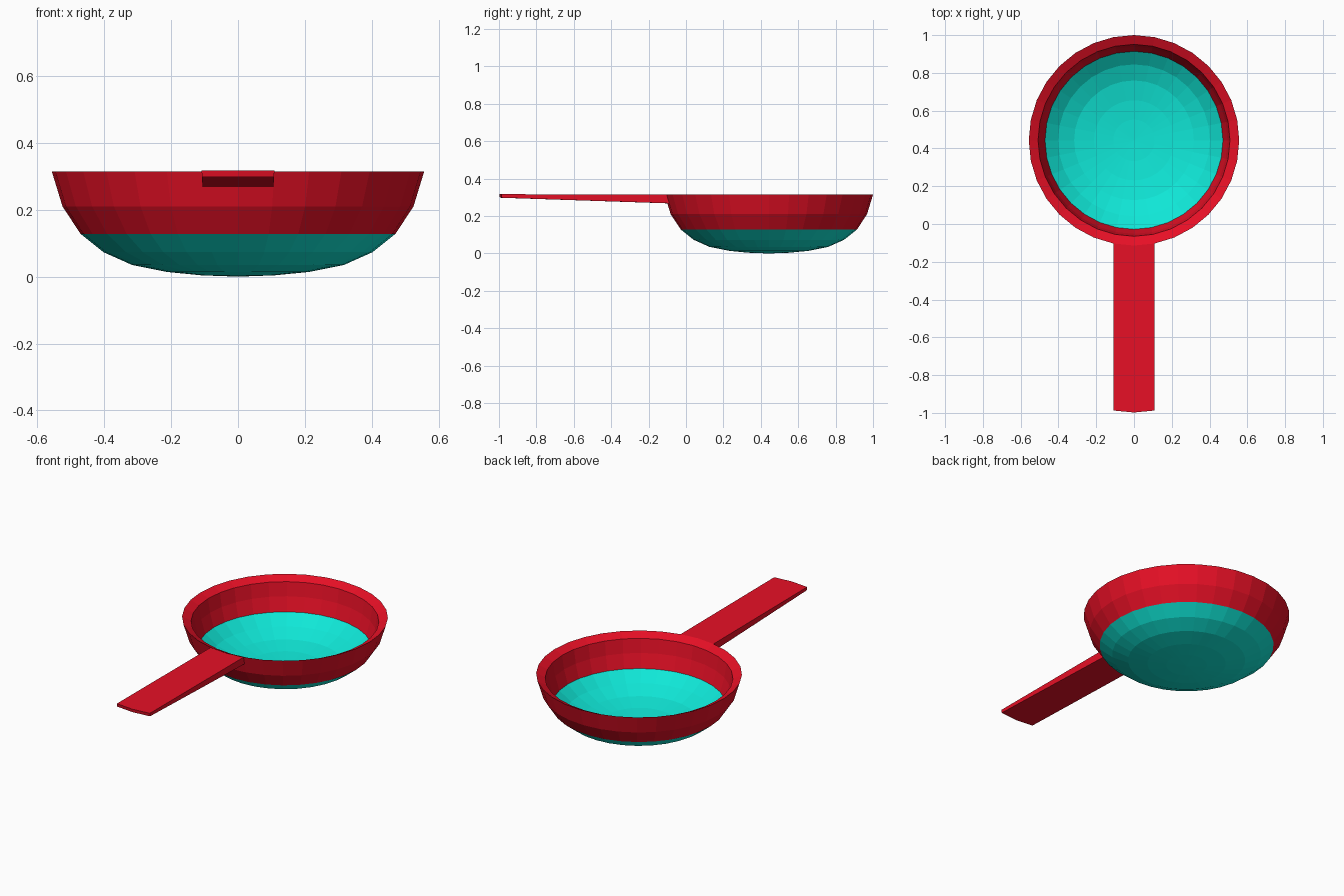
import bpy
import bmesh
from math import cos, sin, pi

SEGMENTS = 32
CENTER_Y = 0.443

old = bpy.data.objects.get("Cube")
if old:
    bpy.data.objects.remove(old, do_unlink=True)


def make_material(name, color):
    mat = bpy.data.materials.new(name)
    mat.use_nodes = True
    mat.diffuse_color = color
    mat.node_tree.nodes["Principled BSDF"].inputs["Base Color"].default_value = color
    return mat


red = make_material("red", (0.8, 0.005, 0.019, 1))
teal = make_material("teal", (0.005, 0.8, 0.68, 1))


def finish(name, bm, mat):
    mesh = bpy.data.meshes.new(name)
    bm.to_mesh(mesh)
    bm.free()
    mesh.materials.append(mat)
    obj = bpy.data.objects.new(name, mesh)
    bpy.context.collection.objects.link(obj)
    return obj


def lathe(name, profile, mat, closed=False):
    """Revolve (radius, height) points around the bowl axis."""
    bm = bmesh.new()
    rings = []
    for r, z in profile:
        count = SEGMENTS if r > 0 else 1
        angles = [2 * pi * i / SEGMENTS for i in range(count)]
        rings.append([bm.verts.new((r * cos(a), CENTER_Y + r * sin(a), z)) for a in angles])
    pairs = list(zip(rings, rings[1:]))
    if closed:
        pairs.append((rings[-1], rings[0]))
    for low, high in pairs:
        for i in range(SEGMENTS):
            j = (i + 1) % SEGMENTS
            if len(low) == 1:
                bm.faces.new((low[0], high[j], high[i]))
            else:
                bm.faces.new((low[i], low[j], high[j], high[i]))
    return finish(name, bm, mat)


# Thin lower bowl
lathe("bowl_bottom", [(0, 0), (0.11, 0.004), (0.212, 0.014), (0.317, 0.035),
                      (0.402, 0.073), (0.471, 0.128)], teal)

# Thick upper wall with a rim sloping inward
lathe("bowl_wall", [(0.471, 0.128), (0.525, 0.21), (0.557, 0.315),
                    (0.508, 0.291), (0.495, 0.21)], red, closed=True)

# Handle drawn out of two wall facets, thinning toward the tip
bm = bmesh.new()
loops = []
for shift, r_top, z_top, r_low, z_low in ((0, 0.557, 0.314, 0.543, 0.268),
                                          (0.884, 0.557, 0.317, 0.554, 0.298)):
    loop = []
    for r, z, steps in ((r_top, z_top, (-1, 0, 1)), (r_low, z_low, (1, 0, -1))):
        for k in steps:
            a = 2 * pi * k / SEGMENTS
            loop.append(bm.verts.new((r * sin(a), CENTER_Y - r * cos(a) - shift, z)))
    loops.append(loop)
root, tip = loops
for i in range(6):
    j = (i + 1) % 6
    bm.faces.new((root[i], root[j], tip[j], tip[i]))
for loop in loops:
    bm.faces.new((loop[0], loop[1], loop[4], loop[5]))
    bm.faces.new((loop[1], loop[2], loop[3], loop[4]))
bmesh.ops.recalc_face_normals(bm, faces=bm.faces)
finish("handle", bm, red)
